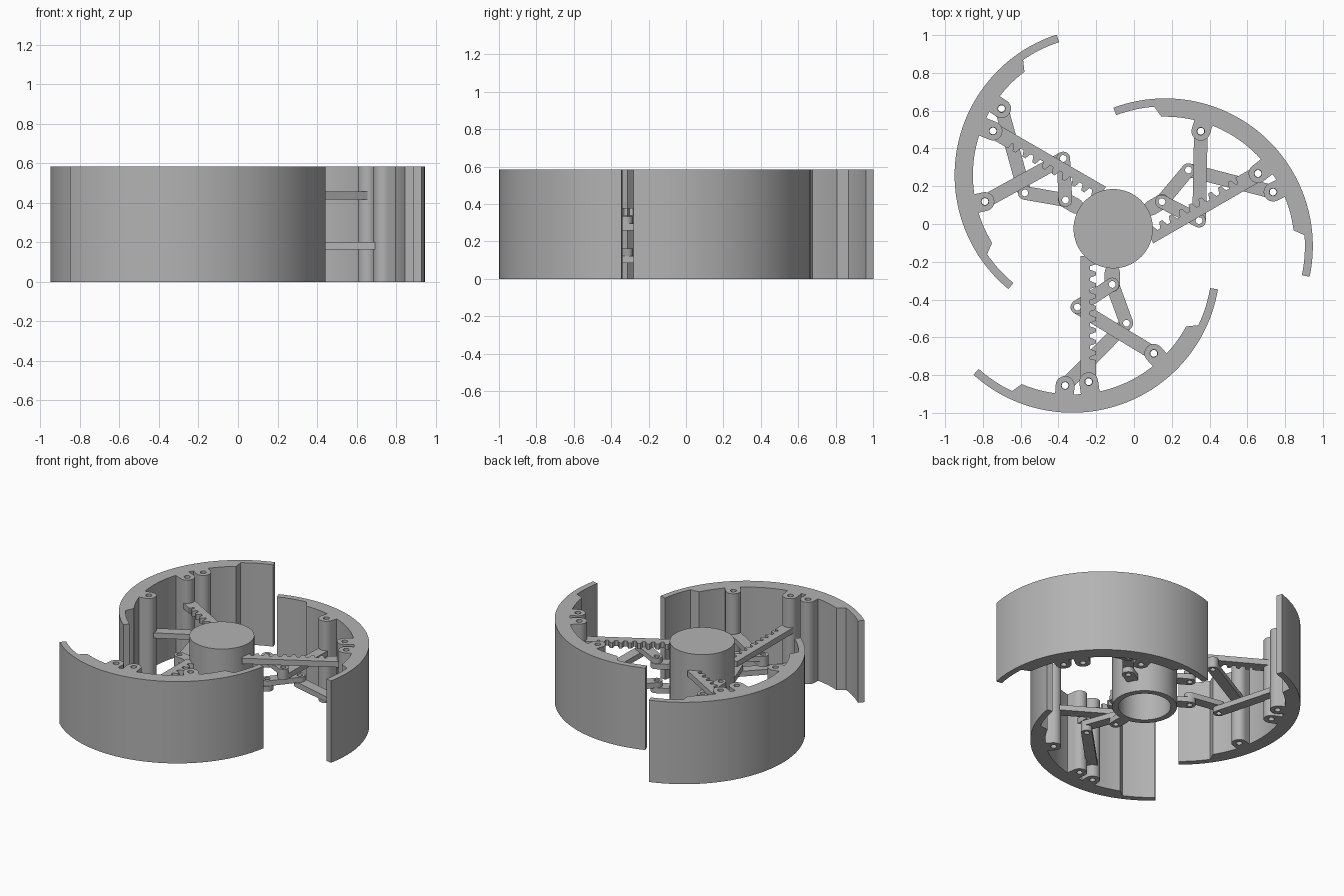
import bpy
from math import sin, cos, pi, radians, atan2, hypot

if "Cube" in bpy.data.objects:
    bpy.data.objects.remove(bpy.data.objects["Cube"], do_unlink=True)

HUB = (-0.11, -0.025)      # wheel axis
RIM = (-0.327, -0.217)     # centre of the first rim segment's arc
HEIGHT = 0.585
PLATE = 0.038              # thickness of links and racks

grey = bpy.data.materials.new("plain grey")
grey.use_nodes = True
grey.diffuse_color = (0.45, 0.45, 0.45, 1)
grey.node_tree.nodes["Principled BSDF"].inputs["Base Color"].default_value = (0.45, 0.45, 0.45, 1)


def arc(centre, r, a, b, n):
    """Points on an arc, angles in degrees."""
    return [(centre[0] + r * cos(radians(a + (b - a) * i / n)),
             centre[1] + r * sin(radians(a + (b - a) * i / n))) for i in range(n + 1)]


def circle(centre, r, n=24):
    return arc(centre, r, 0, 360, n)[:-1]


def capsule(p, q, r):
    """Bar with round ends from p to q."""
    a = atan2(q[1] - p[1], q[0] - p[0]) * 180 / pi
    return arc(p, r, a + 90, a + 270, 12) + arc(q, r, a - 90, a + 90, 12)


def slab(name, outlines, z0, z1, turn=0):
    """Extrude an outline (later outlines are holes), turned about the hub."""
    curve = bpy.data.curves.new(name, 'CURVE')
    curve.dimensions = '2D'
    curve.fill_mode = 'BOTH'
    curve.extrude = (z1 - z0) / 2
    for pts in outlines:
        s = curve.splines.new('POLY')
        s.points.add(len(pts) - 1)
        for point, (x, y) in zip(s.points, pts):
            point.co = (x - HUB[0], y - HUB[1], 0, 1)
        s.use_cyclic_u = True
    curve.materials.append(grey)
    ob = bpy.data.objects.new(name, curve)
    ob.location = (HUB[0], HUB[1], (z0 + z1) / 2)
    ob.rotation_euler.z = radians(turn)
    bpy.context.collection.objects.link(ob)
    bpy.ops.object.select_all(action='DESELECT')
    ob.select_set(True)
    bpy.context.view_layer.objects.active = ob
    bpy.ops.object.convert(target='MESH')
    bpy.ops.object.shade_smooth_by_angle(angle=radians(30))
    return ob


def link(name, p, q, z, turn):
    slab(name, [capsule(p, q, 0.036), circle(p, 0.018, 16), circle(q, 0.018, 16)], z, z + PLATE, turn)


# Hub: a cup open at the bottom
slab("hub_wall", [circle(HUB, 0.21, 64), circle(HUB, 0.17, 64)], 0.085, 0.5)
slab("hub_cap", [circle(HUB, 0.21, 64)], 0.5, 0.535)

# Joint positions of one arm
LUG = (-0.115, -0.32)
KNEE_A, KNEE_B = (-0.04, -0.525), (-0.30, -0.44)
BOSS_A, BOSS_B, BOSS_RACK = (-0.365, -0.855), (0.105, -0.685), (-0.24, -0.835)

# Rim segment outline: thick middle, thin tips
rim_outline = (arc(RIM, 0.782, 228, 350.5, 56) + arc(RIM, 0.74, 350.5, 334.5, 8)
               + arc(RIM, 0.685, 331.6, 247, 40) + arc(RIM, 0.74, 244.5, 228, 8))

# Rack outline: teeth on the +x side, rounded outer end
back, root, tip = -0.283, -0.233, -0.2
pitch, teeth, first = 0.06, 9, -0.17
rack_outline = [(back, first), (root, first)]
for i in range(teeth):
    y = first - i * pitch
    rack_outline += [(root, y - 0.2 * pitch), (tip, y - 0.4 * pitch),
                     (tip, y - 0.7 * pitch), (root, y - 0.9 * pitch)]
rack_outline += [(root, -0.715), (tip, -0.72)]
rack_outline += arc(((back + tip) / 2, BOSS_RACK[1]), (tip - back) / 2, 0, -180, 12)

# Three arms, each one plate higher than the last
for side, turn, lift in (("front", 0, 0), ("left", 120, 0.08), ("right", -120, 0.04)):
    slab(side + "_rim_segment", [rim_outline], 0, HEIGHT, turn)

    # Full-height bosses merging into the rim
    for tag, c in (("a", BOSS_A), ("b", BOSS_B), ("rack", BOSS_RACK)):
        dx, dy = c[0] - RIM[0], c[1] - RIM[1]
        k = 0.72 / hypot(dx, dy)
        outer = (RIM[0] + dx * k, RIM[1] + dy * k)
        slab(f"{side}_boss_{tag}", [capsule(c, outer, 0.05), circle(c, 0.02, 16)], 0, HEIGHT, turn)

    # Toothed rack
    slab(side + "_rack", [rack_outline, circle(BOSS_RACK, 0.018, 16)], 0.338 + lift, 0.378 + lift, turn)

    # Lower and upper linkage: hub lug, short link, long link
    for tag, knee, boss, z in (("lower", KNEE_A, BOSS_A, 0.085), ("upper", KNEE_B, BOSS_B, 0.257)):
        z += lift
        slab(f"{side}_{tag}_lug", [capsule((HUB[0] - 0.005, HUB[1] - 0.23), LUG, 0.04),
                                   circle(LUG, 0.018, 16)], z, z + PLATE, turn)
        link(f"{side}_{tag}_short_link", LUG, knee, z + PLATE, turn)
        link(f"{side}_{tag}_long_link", knee, boss, z, turn)
